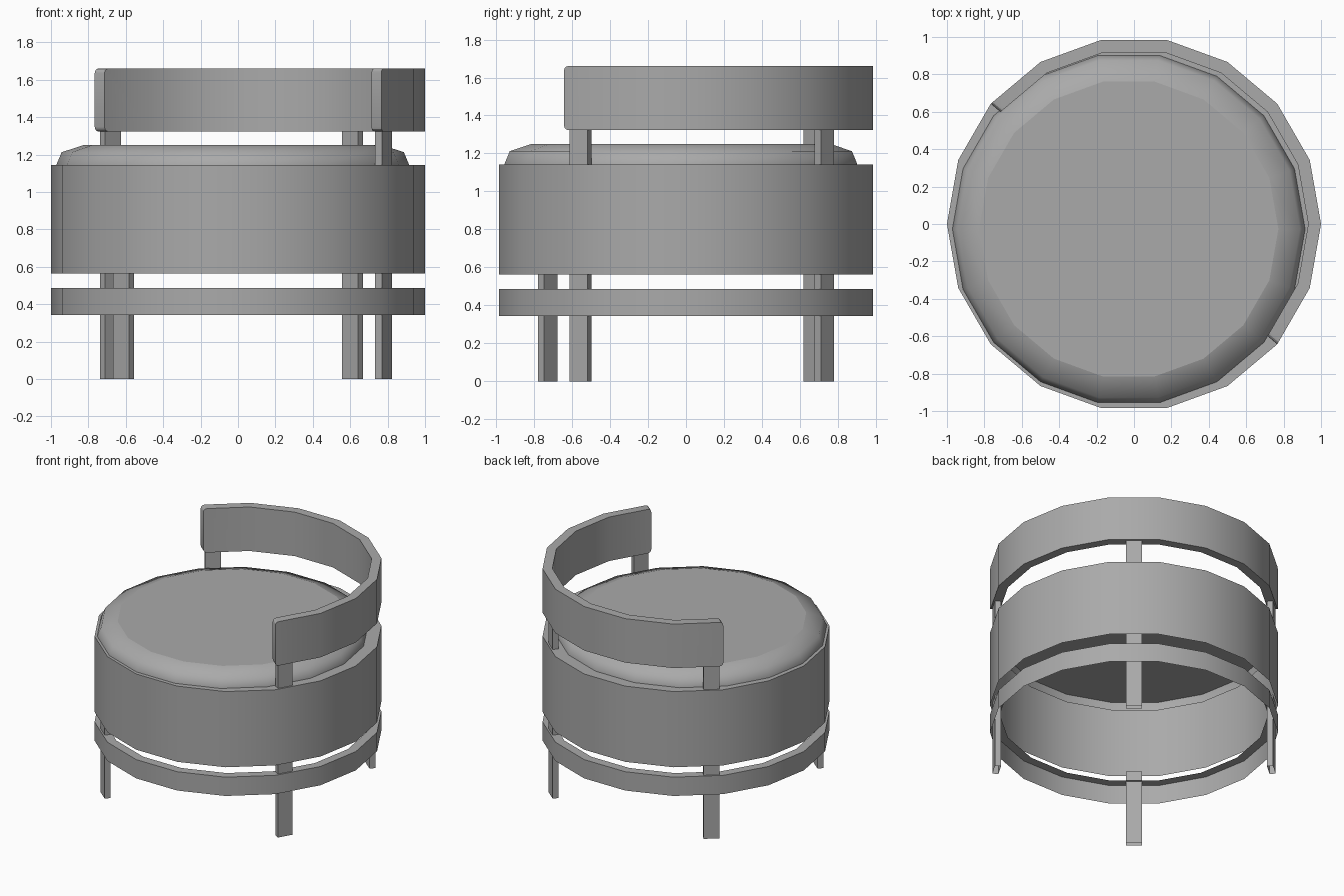
import bpy, bmesh
from math import radians, sin, cos
from mathutils import Matrix

if "Cube" in bpy.data.objects:
    bpy.data.objects.remove(bpy.data.objects["Cube"], do_unlink=True)

SIDES = 18
STEP = 360 / SIDES
RIM = 0.932          # inner radius of the bands

grey = bpy.data.materials.new("warm_grey")
grey.use_nodes = True
GREY = (0.4, 0.4, 0.4, 1)
grey.diffuse_color = GREY
grey.node_tree.nodes["Principled BSDF"].inputs["Base Color"].default_value = GREY


def finish(name, bm, smooth=30):
    mesh = bpy.data.meshes.new(name)
    bm.to_mesh(mesh)
    bm.free()
    obj = bpy.data.objects.new(name, mesh)
    bpy.context.collection.objects.link(obj)
    mesh.materials.append(grey)
    bpy.ops.object.select_all(action='DESELECT')
    obj.select_set(True)
    bpy.context.view_layer.objects.active = obj
    bpy.ops.object.shade_smooth_by_angle(angle=radians(smooth))


def sweep(bm, profile, start, steps, closed_profile=False):
    """Turn a (radius, height) profile about z in whole polygon sides."""
    full = steps == SIDES
    rows = []
    for i in range(steps if full else steps + 1):
        a = radians(start + i * STEP)
        rows.append([bm.verts.new((r * cos(a), r * sin(a), z)) for r, z in profile])
    n = len(profile)
    for i in range(steps):
        p, q = rows[i], rows[(i + 1) % len(rows)]
        for j in range(n if closed_profile else n - 1):
            k = (j + 1) % n
            bm.faces.new((p[j], q[j], q[k], p[k]))
    return rows


# Seat drum: outer wall closed by a flat top, open below
bm = bmesh.new()
rows = sweep(bm, [(1, 0.563), (1, 1.143)], 0, SIDES)
bm.faces.new([r[-1] for r in rows])
finish("seat_drum", bm)

# Lower ring: outer wall with a flat top rim
bm = bmesh.new()
sweep(bm, [(1, 0.343), (1, 0.487), (RIM, 0.487)], 0, SIDES)
finish("lower_ring", bm)

# Cushion: low chamfered shell, set slightly away from the backrest
bm = bmesh.new()
rows = sweep(bm, [(0.943, 1.08), (0.943, 1.145), (0.915, 1.212), (0.8, 1.25)], 0, SIDES)
top = bm.faces.new([r[-1] for r in rows])
bmesh.ops.translate(bm, verts=bm.verts, vec=(-0.028, -0.027, 0))
# A crease keeps the sitting face flat
bmesh.ops.split_edges(bm, edges=top.edges)
finish("seat_cushion", bm, 50)

# Backrest: half-circle band with rounded end corners
bm = bmesh.new()
rows = sweep(bm, [(1, 1.323), (1, 1.66), (RIM, 1.66), (RIM, 1.323)], -40, SIDES // 2, True)
bm.faces.new(rows[0])
bm.faces.new(list(reversed(rows[-1])))
corners = [bm.edges.get((r[a], r[b])) for r in (rows[0], rows[-1]) for a, b in ((1, 2), (3, 0))]
bmesh.ops.bevel(bm, geom=corners, offset=0.025, segments=3, profile=0.5, affect='EDGES')
bmesh.ops.recalc_face_normals(bm, faces=bm.faces)
finish("backrest", bm)


# Flat open-ended legs and posts, each lying along one side of the polygon
def upright(name, angle, shift, low, high):
    bm = bmesh.new()
    bmesh.ops.create_cube(bm, size=1)
    ends = [f for f in bm.faces if abs(f.normal.z) > 0.5]
    bmesh.ops.delete(bm, geom=ends, context='FACES_ONLY')
    place = (Matrix.Rotation(radians(angle), 4, 'Z')
             @ Matrix.Translation((0.952, shift, (low + high) / 2))
             @ Matrix.Diagonal((0.042, 0.11, high - low, 1)))
    bmesh.ops.transform(bm, matrix=place, verts=bm.verts)
    finish(name, bm)


for name, angle, shift in (("front_left", -30, -0.092), ("back_left", 50, 0),
                           ("back_right", 130, 0.092), ("front_right", 230, 0)):
    upright(name + "_leg", angle, shift, 0, 0.57)
    if name != "front_right":
        upright(name + "_backrest_post", angle, shift, 1.143, 1.323)
